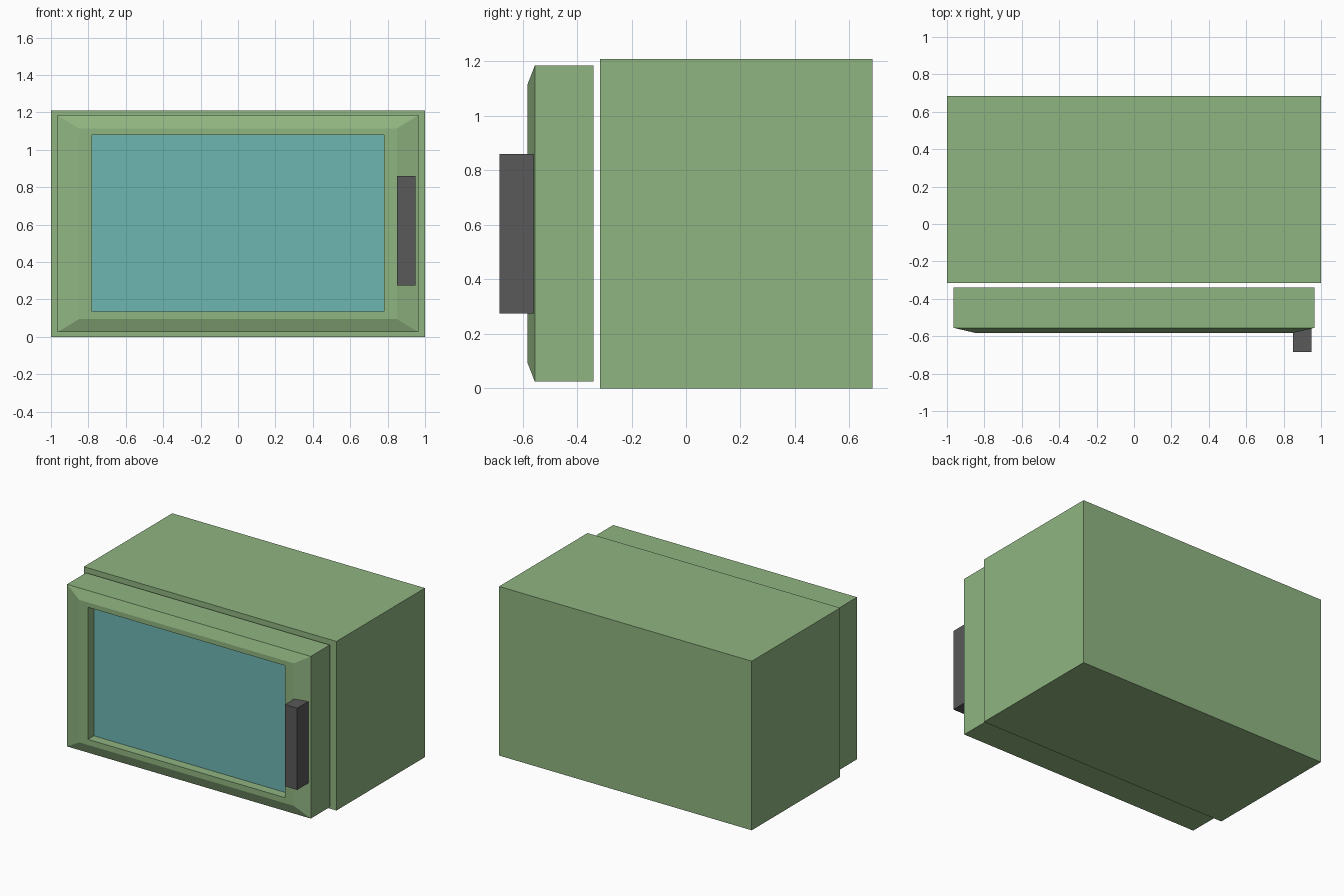
import bpy
import bmesh

if "Cube" in bpy.data.objects:
    bpy.data.objects.remove(bpy.data.objects["Cube"])


def material(name, color):
    m = bpy.data.materials.new(name)
    m.diffuse_color = (*color, 1)
    m.use_nodes = True
    m.node_tree.nodes["Principled BSDF"].inputs["Base Color"].default_value = m.diffuse_color
    return m


def loft(name, rings, mat, closed=False):
    """Skin rectangles (y, x0, x1, z0, z1); cap the ends unless closed into a frame."""
    bm = bmesh.new()
    loops = [[bm.verts.new((x, y, z)) for x, z in
              ((x0, z0), (x1, z0), (x1, z1), (x0, z1))]
             for y, x0, x1, z0, z1 in rings]
    pairs = list(zip(loops, loops[1:]))
    if closed:
        pairs.append((loops[-1], loops[0]))
    else:
        bm.faces.new(loops[0])
        bm.faces.new(loops[-1])
    for a, b in pairs:
        for i in range(4):
            j = (i + 1) % 4
            bm.faces.new((a[i], a[j], b[j], b[i]))
    bmesh.ops.recalc_face_normals(bm, faces=bm.faces)
    mesh = bpy.data.meshes.new(name)
    bm.to_mesh(mesh)
    bm.free()
    mesh.materials.append(mat)
    obj = bpy.data.objects.new(name, mesh)
    bpy.context.collection.objects.link(obj)
    return obj


def box(name, x0, x1, y0, y1, z0, z1, mat):
    return loft(name, [(y1, x0, x1, z0, z1), (y0, x0, x1, z0, z1)], mat)


green = material("green_paint", (0.28, 0.46, 0.22))
teal = material("teal_glass", (0.155, 0.47, 0.45))
dark = material("dark_plastic", (0.1, 0.1, 0.1))

# Main case
box("oven_body", -1, 1, -0.315, 0.685, 0, 1.21, green)

# Door frame with shallow chamfered front and window opening
outer = (-0.965, 0.965, 0.025, 1.185)
face = (-0.85, 0.85, 0.095, 1.115)
opening = (-0.78, 0.78, 0.135, 1.08)
loft("door_frame", [(-0.34, *outer), (-0.555, *outer), (-0.582, *face),
                    (-0.582, *opening), (-0.34, *opening)], green, closed=True)

# Recessed window pane
box("door_window", -0.78, 0.78, -0.515, -0.34, 0.135, 1.08, teal)

# Handle bar, seated into the door
box("door_handle", 0.85, 0.948, -0.685, -0.553, 0.275, 0.86, dark)
